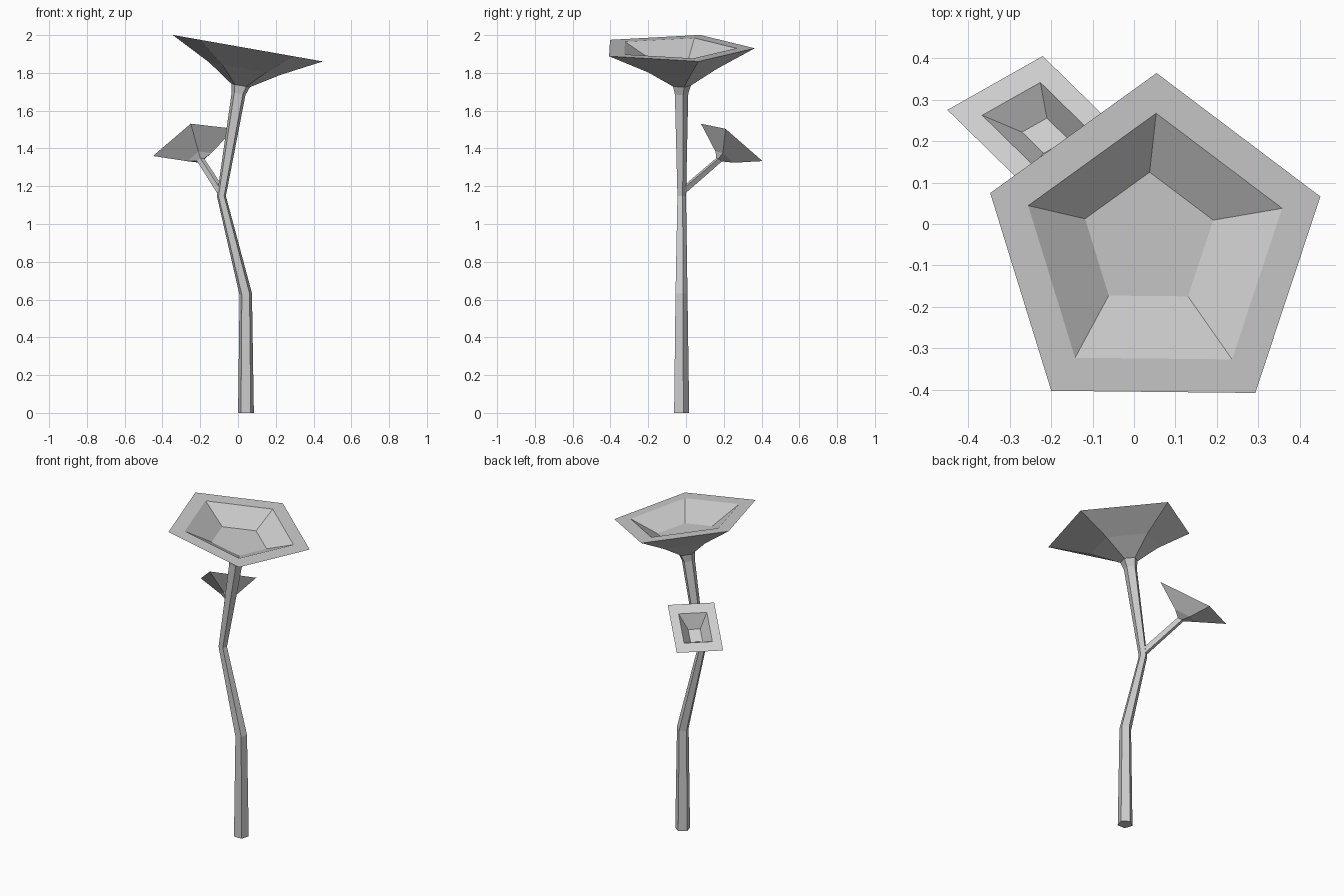
import bpy, bmesh, math
from mathutils import Vector, Matrix

if "Cube" in bpy.data.objects:
    bpy.data.objects.remove(bpy.data.objects["Cube"])


def loft(name, rings):
    """Skin a list of equal-sized point rings and cap both ends."""
    bm = bmesh.new()
    rows = [[bm.verts.new(p) for p in ring] for ring in rings]
    n = len(rows[0])
    for a, b in zip(rows, rows[1:]):
        for i in range(n):
            j = (i + 1) % n
            bm.faces.new((a[i], a[j], b[j], b[i]))
    bm.faces.new(rows[0][::-1])
    bm.faces.new(rows[-1])
    bmesh.ops.recalc_face_normals(bm, faces=bm.faces)
    me = bpy.data.meshes.new(name)
    bm.to_mesh(me)
    bm.free()
    ob = bpy.data.objects.new(name, me)
    bpy.context.collection.objects.link(ob)
    return ob


def pentagon(x, y, z, r, tilt):
    """Five-sided ring with one corner to the back, tilted about the y axis."""
    rot = Matrix.Rotation(math.radians(tilt), 3, 'Y')
    pts = []
    for i in range(5):
        a = math.radians(89.4 + 72 * i)
        pts.append(Vector((x, y, z)) + rot @ Vector((r * math.cos(a), r * math.sin(a), 0)))
    return pts


# Large stalk flaring into a tilted cup: outer skin, rim, then inside floor
loft("main_stalk_and_cup", [pentagon(*p) for p in [
    (0.042, -0.027, 0.0, 0.044, 0),
    (0.041, -0.027, 0.628, 0.035, -10),
    (-0.088, -0.025, 1.148, 0.025, -1),
    (0.003, -0.027, 1.69, 0.039, 12),
    (0.014, -0.026, 1.733, 0.052, 10),
    (0.035, -0.036, 1.822, 0.2, 10),
    (0.05, -0.061, 1.931, 0.425, 10),
    (0.05, -0.06, 1.931, 0.327, 10),
    (0.036, -0.04, 1.845, 0.165, 10),
]])

# Small side stalk with a four-sided cup, all rings share the rim's shape
u = Vector((0.015, 0.163, -0.099))
v = Vector((-0.215, 0.033, -0.072))


def square(x, y, z, s):
    c = Vector((x, y, z))
    return [c + s * d for d in (u, v, -u, -v)]


loft("side_stalk_and_cup", [square(*p) for p in [
    (-0.09, -0.02, 1.172, 0.1),
    (-0.198, 0.175, 1.34, 0.09),
    (-0.205, 0.205, 1.354, 0.3),
    (-0.235, 0.242, 1.432, 1.0),
    (-0.235, 0.242, 1.432, 0.61),
    (-0.214, 0.213, 1.367, 0.26),
]])
